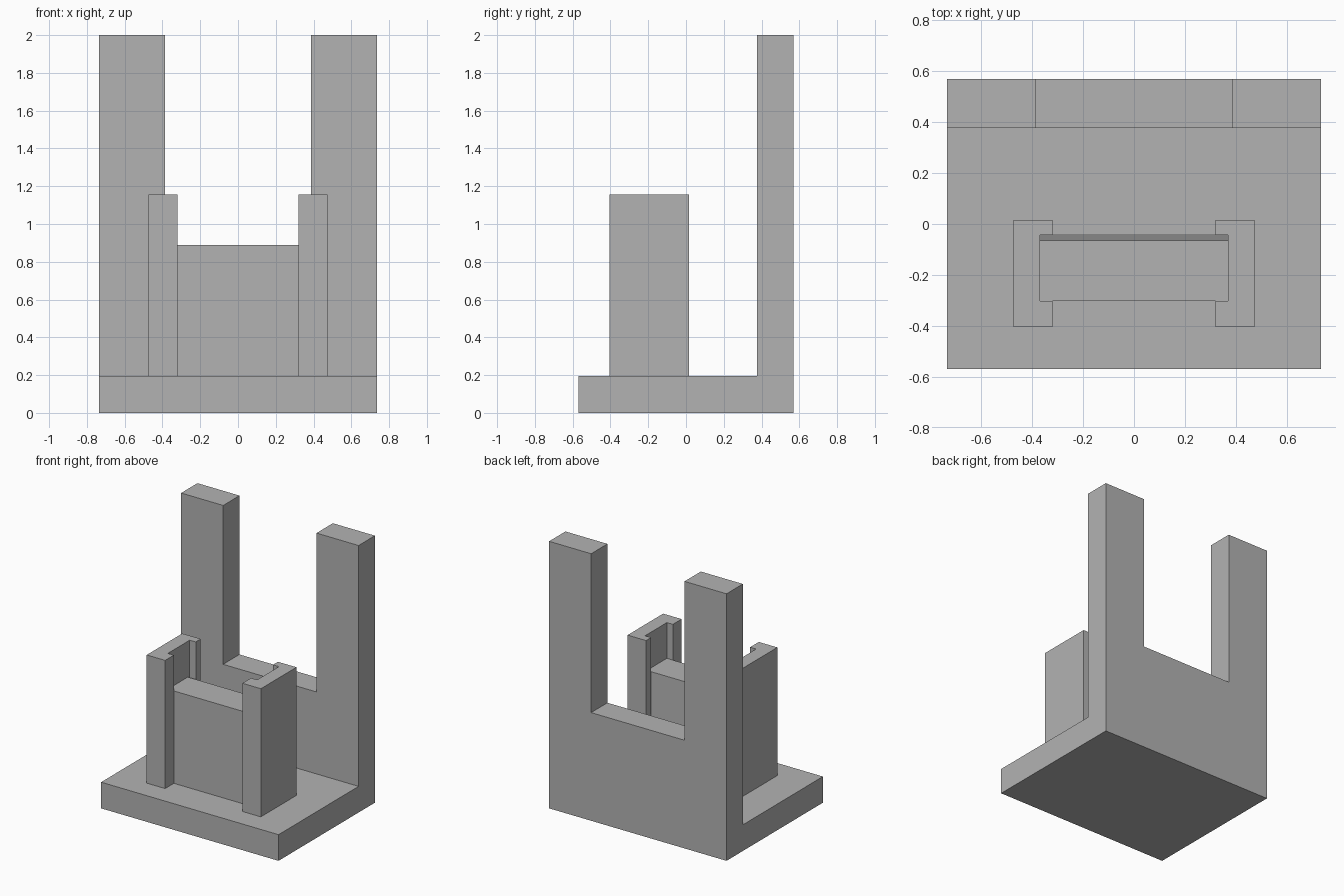
import bpy
import bmesh
from mathutils import Vector

default = bpy.data.objects.get("Cube")
if default:
    bpy.data.objects.remove(default, do_unlink=True)

grey = bpy.data.materials.new("plain_grey")
grey.use_nodes = True
colour = (0.45, 0.45, 0.45, 1)
grey.diffuse_color = colour
grey.node_tree.nodes["Principled BSDF"].inputs["Base Color"].default_value = colour


def prism(name, profile, direction):
    """Extrude a closed outline of 3D points along a direction."""
    bm = bmesh.new()
    face = bm.faces.new([bm.verts.new(p) for p in profile])
    extruded = bmesh.ops.extrude_face_region(bm, geom=[face], use_keep_orig=True)
    moved = [v for v in extruded["geom"] if isinstance(v, bmesh.types.BMVert)]
    bmesh.ops.translate(bm, verts=moved, vec=Vector(direction))
    bmesh.ops.recalc_face_normals(bm, faces=bm.faces[:])
    mesh = bpy.data.meshes.new(name)
    bm.to_mesh(mesh)
    bm.free()
    mesh.materials.append(grey)
    obj = bpy.data.objects.new(name, mesh)
    bpy.context.collection.objects.link(obj)
    return obj


def side_prism(name, outline, half_width):
    """Extrude a (y, z) outline symmetrically across x."""
    return prism(name, [(-half_width, y, z) for y, z in outline],
                 (2 * half_width, 0, 0))


base_top = 0.196

# Floor slab and tall rear wall as one L-shaped body
body = side_prism("base_and_rear_wall",
                  [(-0.57, 0), (0.57, 0), (0.57, 2), (0.377, 2),
                   (0.377, base_top), (-0.57, base_top)], 0.735)

# Wide opening in the rear wall, leaving two posts
cutter = side_prism("opening_cutter",
                    [(0.2, 0.81), (0.8, 0.81), (0.8, 2.2), (0.2, 2.2)], 0.387)
cutter.hide_render = True
cut = body.modifiers.new("opening", 'BOOLEAN')
cut.operation = 'DIFFERENCE'
cut.solver = 'EXACT'
cut.object = cutter
bpy.context.view_layer.objects.active = body
bpy.ops.object.modifier_apply(modifier=cut.name)
bpy.data.objects.remove(cutter, do_unlink=True)

# Pair of C-shaped guide posts with slots facing each other
channel = [(0.32, -0.405), (0.473, -0.405), (0.473, 0.016), (0.32, 0.016),
           (0.32, -0.043), (0.37, -0.043), (0.37, -0.302), (0.32, -0.302)]
for side, name in ((1, "left_guide_post"), (-1, "right_guide_post")):
    prism(name, [(side * x, y, base_top) for x, y in channel], (0, 0, 0.96))

# Panel held in the slots, its rear face leaning forward to the top
side_prism("gate_panel",
           [(-0.302, base_top), (-0.039, base_top),
            (-0.065, 0.888), (-0.302, 0.888)], 0.37)
